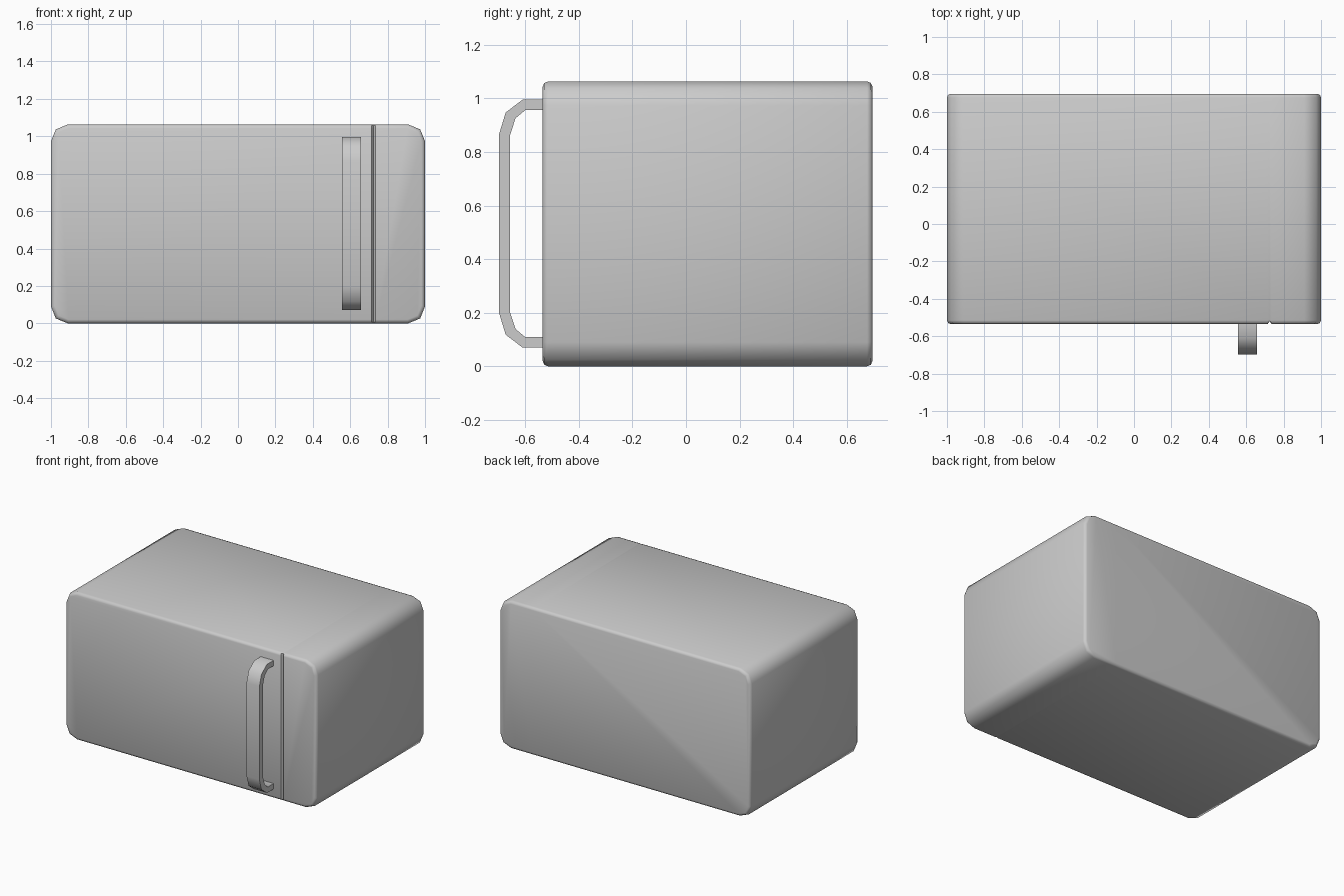
import bpy, bmesh, math

if "Cube" in bpy.data.objects:
    bpy.data.objects.remove(bpy.data.objects["Cube"])


def finish(name, bm):
    bmesh.ops.recalc_face_normals(bm, faces=bm.faces[:])
    mesh = bpy.data.meshes.new(name)
    bm.to_mesh(mesh)
    bm.free()
    obj = bpy.data.objects.new(name, mesh)
    bpy.context.collection.objects.link(obj)
    bpy.ops.object.select_all(action='DESELECT')
    obj.select_set(True)
    bpy.context.view_layer.objects.active = obj
    bpy.ops.object.shade_smooth_by_angle(angle=math.radians(50))
    return obj


def extrude_profile(points, offset):
    bm = bmesh.new()
    face = bm.faces.new([bm.verts.new(p) for p in points])
    new = bmesh.ops.extrude_face_region(bm, geom=[face], use_keep_orig=True)["geom"]
    bmesh.ops.translate(bm, vec=offset,
                        verts=[g for g in new if isinstance(g, bmesh.types.BMVert)])
    return bm


# Oven body: chamfer-rounded outline extruded front to back
FRONT, BACK, HEIGHT, SEAM = -0.535, 0.696, 1.063, 0.725
corner = [(1, 0.09), (0.974, 0.026), (0.91, 0)]  # x, distance from top or bottom
right = [(x, d) for x, d in reversed(corner)] + [(x, HEIGHT - d) for x, d in corner]
outline = right + [(-x, z) for x, z in reversed(right)]
bm = extrude_profile([(x, FRONT, z) for x, z in outline], (0, BACK - FRONT, 0))

# Softened front and back rims
rims = [e for e in bm.edges if abs(e.verts[0].co.y - e.verts[1].co.y) < 1e-4]
bmesh.ops.bevel(bm, geom=rims, offset=0.02, segments=2, profile=0.5, affect='EDGES')

# Groove between the door and the control panel
for x in (SEAM - 0.01, SEAM, SEAM + 0.01):
    bmesh.ops.bisect_plane(bm, geom=bm.verts[:] + bm.edges[:] + bm.faces[:],
                           plane_co=(x, 0, 0), plane_no=(1, 0, 0))
for v in bm.verts:
    if abs(v.co.x - SEAM) < 1e-3 and v.co.y < 0:
        v.co.y = max(v.co.y, FRONT + 0.016)
finish("oven_body", bm)

# Door handle: bracket outline mirrored about its middle, extruded sideways
MID = 0.5325
outer = [(-0.525, 0.995), (-0.61, 0.995), (-0.673, 0.947), (-0.697, 0.868)]
inner = [(-0.525, 0.956), (-0.60, 0.956), (-0.636, 0.926), (-0.656, 0.865)]


def mirrored(pts):
    return pts + [(y, 2 * MID - z) for y, z in reversed(pts)]


bracket = mirrored(outer) + mirrored(inner)[::-1]
finish("door_handle", extrude_profile([(0.556, y, z) for y, z in bracket], (0.102, 0, 0)))
